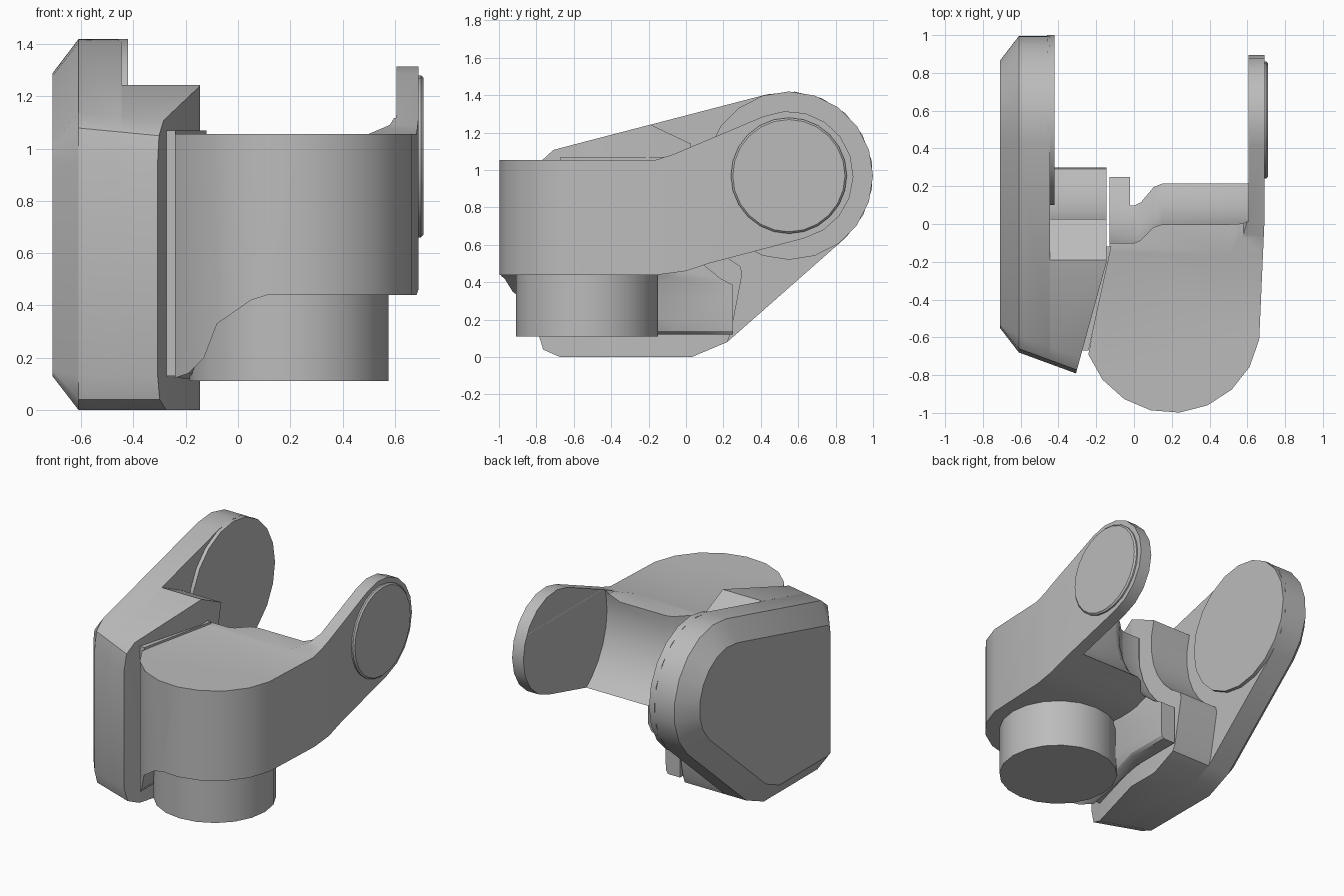
import bpy, bmesh
from math import sin, cos, radians
from mathutils import Vector

if "Cube" in bpy.data.objects:
    bpy.data.objects.remove(bpy.data.objects["Cube"])

GREY = (0.5, 0.5, 0.5, 1)
mat = bpy.data.materials.new("plain grey")
mat.use_nodes = True
mat.diffuse_color = GREY
mat.node_tree.nodes["Principled BSDF"].inputs["Base Color"].default_value = GREY

PIVOT = (0.55, 0.97)  # joint axis, as (y, z)


def loft(name, sections, cut=None):
    """Closed solid through matching rings of points, optionally cut by a plane."""
    bm = bmesh.new()
    rings = [[bm.verts.new(p) for p in s] for s in sections]
    n = len(rings[0])
    for a, b in zip(rings, rings[1:]):
        for i in range(n):
            j = (i + 1) % n
            bm.faces.new((a[i], a[j], b[j], b[i]))
    bm.faces.new(rings[0])
    bm.faces.new(rings[-1])
    if cut:
        res = bmesh.ops.bisect_plane(bm, geom=bm.verts[:] + bm.edges[:] + bm.faces[:],
                                     plane_co=cut[0], plane_no=cut[1], clear_outer=True)
        edges = [e for e in res["geom_cut"] if isinstance(e, bmesh.types.BMEdge)]
        bmesh.ops.edgenet_fill(bm, edges=edges)
    bmesh.ops.recalc_face_normals(bm, faces=bm.faces[:])
    mesh = bpy.data.meshes.new(name)
    bm.to_mesh(mesh)
    bm.free()
    mesh.materials.append(mat)
    ob = bpy.data.objects.new(name, mesh)
    bpy.context.collection.objects.link(ob)
    return ob


def at_x(x, pts):
    return [(x, y, z) for y, z in pts]


def at_y(y, pts):
    return [(x, y, z) for x, z in pts]


def at_z(z, pts):
    return [(x, y, z) for x, y in pts]


def arc(center, r, a0, a1, steps):
    angles = [radians(a0 + (a1 - a0) * i / steps) for i in range(steps + 1)]
    return [(center[0] + r * cos(a), center[1] + r * sin(a)) for a in angles]


def circle(center, r, steps):
    return arc(center, r, 0, 360, steps)[:-1]


def inset(pts, d):
    """Mitred inset of a counter-clockwise outline."""
    out = []
    for i, p in enumerate(pts):
        p, a, b = Vector(p), Vector(pts[i - 1]), Vector(pts[(i + 1) % len(pts)])
        e, f = (p - a).normalized(), (b - p).normalized()
        n, m = Vector((-e.y, e.x)), Vector((-f.y, f.x))
        out.append(tuple(p + (n + m) * (d / (1 + n.dot(m)))))
    return out


def slant(pts, x):
    """Slide the front edge back towards the outer side."""
    s = 0.367 * (-0.31 - x)
    return [(y + s, z + (0.26 * s if z > 1 else 0)) if y < -0.6 else (y, z) for y, z in pts]


# Side armour: outer plate with a chamfered rim and a round rear end
front = [(-0.7, 1.11), (-0.77, 1.05), (-0.79, 0.95), (-0.79, 0.13), (-0.76, 0.04), (-0.66, 0)]
belly = [(0.03, 0), (0.22, 0.08)]
outline = arc(PIVOT, 0.45, -47, 105, 8) + front + belly
rim = slant(outline, -0.61)
armour = loft("side_armour_plate", [at_x(-0.71, inset(rim, 0.13)), at_x(-0.61, rim),
                                    at_x(-0.445, slant(outline, -0.445))])

# Inner armour block, hollowed around the joint and cut at a slant
hollow = arc(PIVOT, 0.55, 162, 242, 7)
block = hollow[::-1] + [(-0.19, 1.243)] + front + belly + [(0.24, 0.13), (0.3, 0.44)]
inner = loft("inner_armour_block",
             [at_x(x, slant(block, x)) for x in (-0.445, -0.145)],
             cut=((-0.307, -0.79, 0), (0.6, -0.165, 0)))

joint_pad = loft("armour_joint_pad", [at_x(x, circle(PIVOT, 0.45, 20)) for x in (-0.46, -0.42)])

# Narrow web joining the armour to the body
web_plan = [(-0.285, -0.67), (-0.24, -0.67), (-0.12, -0.12), (-0.17, -0.12)]
web = loft("connecting_web", [at_z(z, web_plan) for z in (0.13, 1.07)])

# Main body and arm: side profile
side = ([(-1.1, 1.055), (-1.1, 0.44), (-0.15, 0.44), (0.0, 0.46), (0.12, 0.5)]
        + arc(PIVOT, 0.345, -77, 113, 10) + [(-0.07, 1.083), (-0.16, 1.055)])
body = loft("body_and_arm", [at_x(x, side) for x in (-0.3, 0.75)])

# Helper solids that shape the body
skirt_z = [0.12, 0.14, 0.2, 0.33, 0.42, 0.5, 0.6]


def skirt_section(y, xs):
    return at_y(y, [(-0.5, 0.12)] + list(zip(xs, skirt_z)) + [(-0.5, 0.6)])


skirt_front = [-0.25, -0.19, -0.13, -0.08, 0.05, 0.3, 0.3]
skirt_back = [-0.04, -0.025] + [-0.02] * 5
skirt = loft("skirt_helper", [skirt_section(-1.1, skirt_front), skirt_section(-0.65, skirt_front),
                              skirt_section(-0.06, skirt_back), skirt_section(0.25, skirt_back)])
plan = ([(-0.13, 1.0), (-0.13, -0.12)] + arc((0.2, -0.53), 0.47, 200, 350, 8)
        + [(0.69, 0.0), (0.69, 1.0)])
footprint = loft("footprint_helper", [at_z(z, plan) for z in (-0.1, 1.6)])
steps = [(-0.6, 0.66), (0.0, 0.66), (0.035, 0.645), (0.105, 0.575), (0.15, 0.56), (0.605, 0.56)]
cavity = loft("cavity_helper", [at_x(x, circle(PIVOT, r, 32)) for x, r in steps])
cut_top = [(-1, 1.056), (0.5, 1.056), (0.58, 1.09), (0.606, 1.13), (0.606, 2), (-1, 2)]
top_cut = loft("top_cut_helper", [at_y(y, cut_top) for y in (-1.3, 1.3)])

helpers = [(skirt, 'UNION'), (footprint, 'INTERSECT'), (cavity, 'DIFFERENCE'),
           (top_cut, 'DIFFERENCE')]
for helper, op in helpers:
    helper.hide_render = True
    mod = body.modifiers.new(helper.name, 'BOOLEAN')
    mod.operation, mod.object, mod.solver = op, helper, 'EXACT'

# Bake the shaping and drop the helpers
graph = bpy.context.evaluated_depsgraph_get()
graph.update()
body.data = bpy.data.meshes.new_from_object(body.evaluated_get(graph))
body.modifiers.clear()
for helper, op in helpers:
    bpy.data.objects.remove(helper)

# Round cap on the arm and peg under the body
cap = loft("arm_cap", [at_x(x, circle(PIVOT, r, 24))
                       for x, r in ((0.67, 0.31), (0.7, 0.31), (0.71, 0.3))])
peg = loft("peg", [at_z(z, circle((0.195, -0.53), 0.38, 20)) for z in (0.11, 0.5)])

# Smooth the rounded surfaces and keep the creases
bpy.ops.object.select_all(action='DESELECT')
for ob in (armour, inner, joint_pad, web, body, cap, peg):
    ob.select_set(True)
bpy.context.view_layer.objects.active = body
bpy.ops.object.shade_smooth_by_angle(angle=radians(30))
